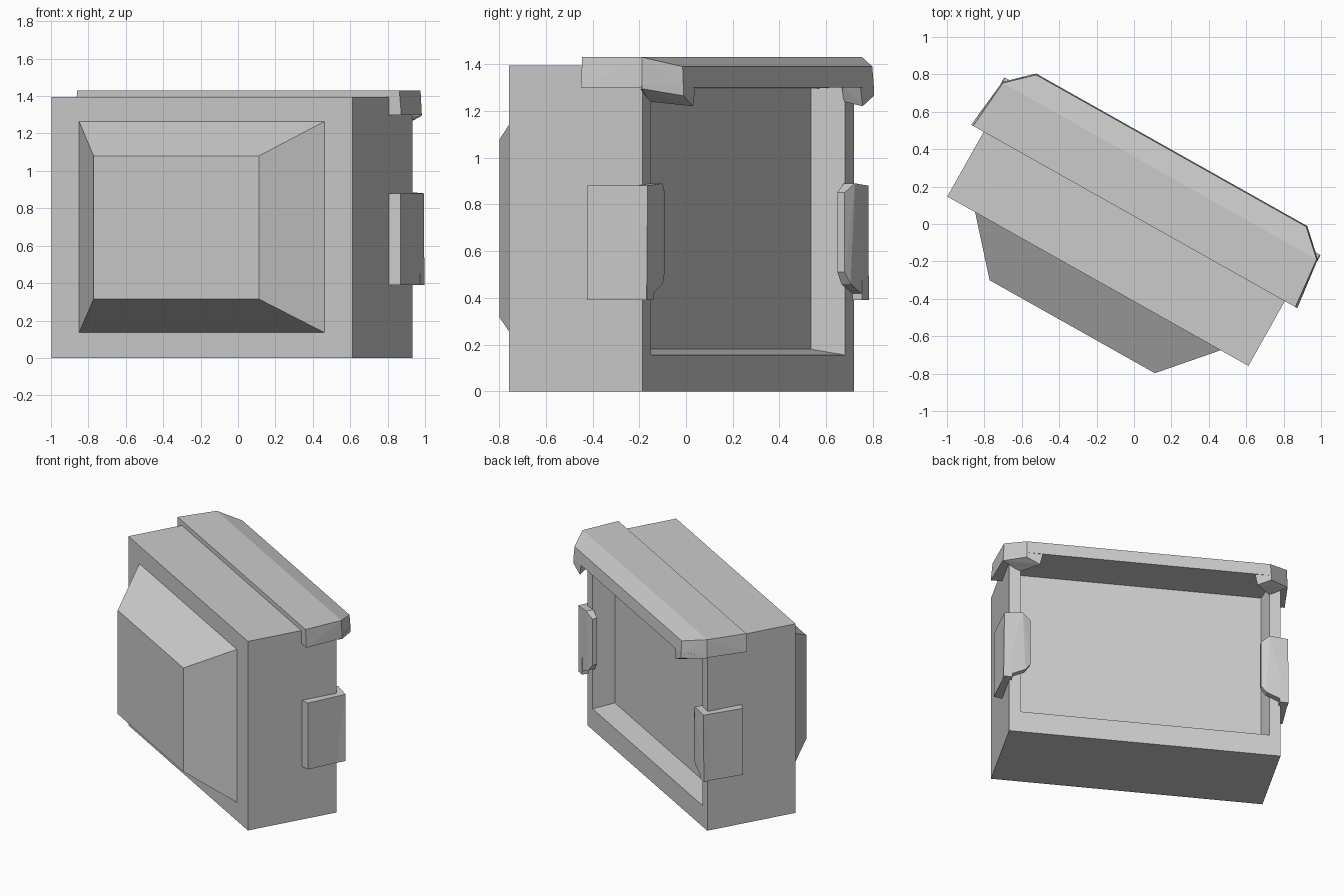
import bpy, bmesh
from math import radians
from mathutils import Matrix, Vector

if "Cube" in bpy.data.objects:
    bpy.data.objects.remove(bpy.data.objects["Cube"])

# The whole housing is turned about z; parts are described along its own axes
PLACE = Matrix.Translation((-0.0325, -0.02, 0)) @ Matrix.Rotation(radians(-29.35), 4, 'Z')


def finish(name, bm):
    bmesh.ops.recalc_face_normals(bm, faces=bm.faces)
    bm.transform(PLACE)
    mesh = bpy.data.meshes.new(name)
    bm.to_mesh(mesh)
    bm.free()
    obj = bpy.data.objects.new(name, mesh)
    bpy.context.collection.objects.link(obj)
    return obj


def loft(name, rings):
    """Join rectangles (half width, bottom, top, depth) from front to back."""
    bm = bmesh.new()
    loops = [[bm.verts.new(c) for c in ((-w, y, z0), (w, y, z0), (w, y, z1), (-w, y, z1))]
             for w, z0, z1, y in rings]
    for a, b in zip(loops, loops[1:]):
        for i in range(4):
            j = (i + 1) % 4
            bm.faces.new((a[i], a[j], b[j], b[i]))
    bm.faces.new(loops[0])
    bm.faces.new(loops[-1])
    return finish(name, bm)


def hull(name, points):
    bm = bmesh.new()
    for p in points:
        bm.verts.new(p)
    res = bmesh.ops.convex_hull(bm, input=bm.verts)
    junk = {g for g in res["geom_interior"] + res["geom_unused"]
            if isinstance(g, bmesh.types.BMVert) and g.is_valid}
    bmesh.ops.delete(bm, geom=list(junk), context='VERTS')
    bmesh.ops.dissolve_limit(bm, angle_limit=radians(1), verts=bm.verts, edges=bm.edges)
    return finish(name, bm)


def flip(points, s):
    return [(x * s, y, z) for x, y, z in points]


# Box with a recessed screen at the back
loft("housing", [(0.9235, 0, 1.395, -0.328), (0.9235, 0, 1.395, 0.328),
                 (0.847, 0.155, 1.303, 0.328), (0.82, 0.18, 1.295, 0.176)])

# Tapered bulge on the front
loft("front_bulge", [(0.507, 0.315, 1.08, -0.607), (0.76, 0.13, 1.27, -0.32)])

# Overhanging cap along the top
cap = [(0.988, 0.069, 1.43), (0.962, 0.347, 1.43), (0.828, 0.472, 1.39),
       (1.0, 0.069, 1.30), (0.968, 0.350, 1.30), (0.832, 0.478, 1.30)]
hull("visor", cap + flip(cap, -1))

# Dropped corners under the cap
corner = [(0.968, 0.350, 1.295), (0.832, 0.478, 1.265), (0.74, 0.474, 1.22), (0.85, 0.32, 1.24),
          (0.92, 0.32, 1.29),
          (0.968, 0.350, 1.31), (0.832, 0.478, 1.31), (0.72, 0.474, 1.31), (0.83, 0.32, 1.31)]

# Side clips: a plate on the side and a chamfered lip around the back
plate = [(x, y, z) for z in (0.39, 0.88)
         for x, y in ((0.91, 0.07), (0.982, 0.09), (0.965, 0.376), (0.91, 0.376))]
lip_outline = [(0.965, 0.377, 0.88), (0.84, 0.38, 0.89), (0.785, 0.36, 0.85),
               (0.785, 0.36, 0.51), (0.82, 0.37, 0.46), (0.97, 0.375, 0.39)]
lip = lip_outline + [(x, 0.325, z) for x, y, z in lip_outline]

for side, s in (("right", 1), ("left", -1)):
    hull("visor_corner_" + side, flip(corner, s))
    hull("clip_plate_" + side, flip(plate, s))
    hull("clip_lip_" + side, flip(lip, s))
